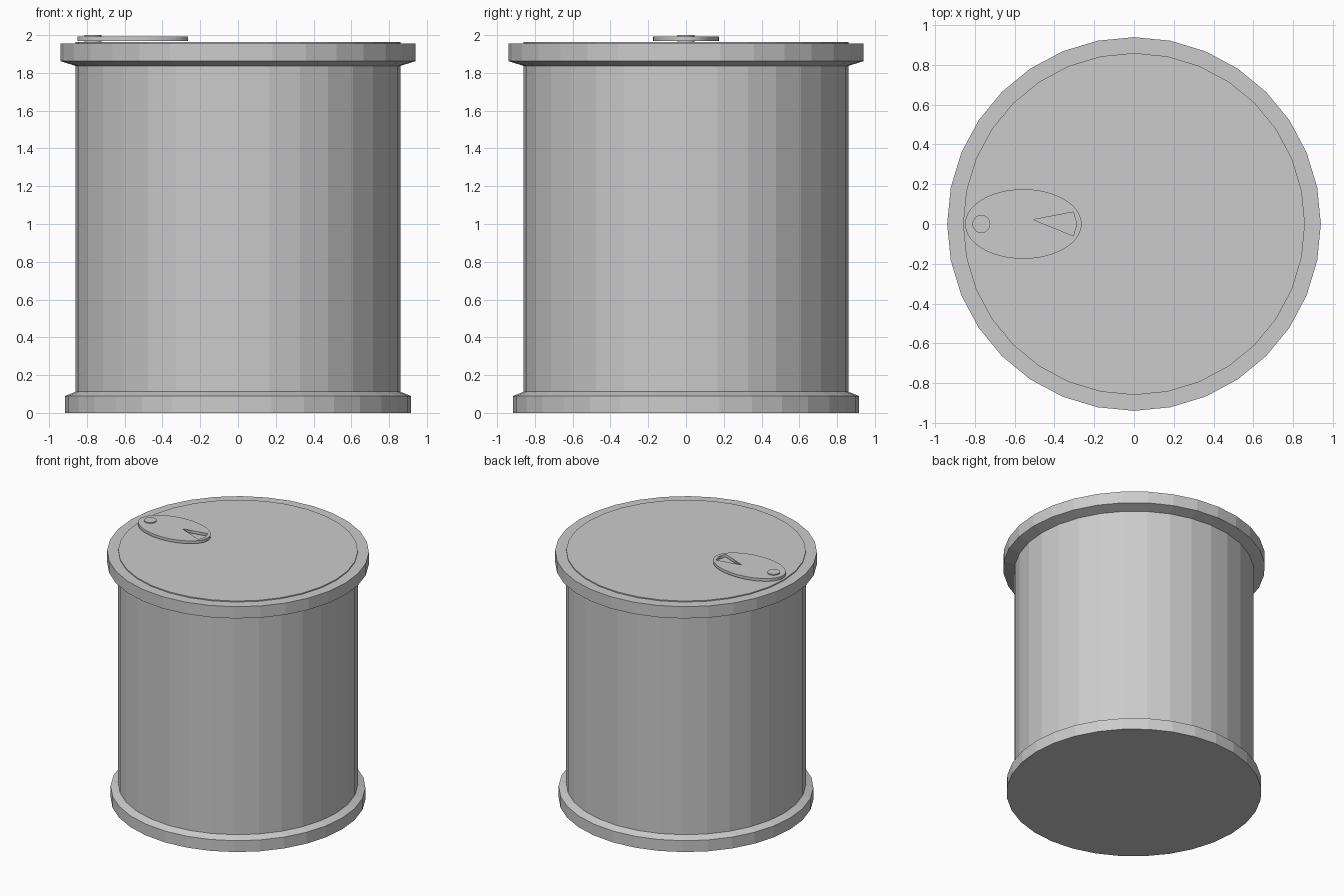
import bpy, bmesh
from math import cos, sin, pi

if "Cube" in bpy.data.objects:
    bpy.data.objects.remove(bpy.data.objects["Cube"])

SIDES = 32


def lathe(name, profile, center=(0, 0), sides=SIDES):
    """Closed solid of revolution from (radius, z) points, capped at both ends."""
    bm = bmesh.new()
    rings = [[bm.verts.new((center[0] + r * cos(2 * pi * i / sides),
                            center[1] + r * sin(2 * pi * i / sides), z))
              for i in range(sides)] for r, z in profile]
    for low, high in zip(rings, rings[1:]):
        for i in range(sides):
            j = (i + 1) % sides
            bm.faces.new((low[i], low[j], high[j], high[i]))
    bm.faces.new(rings[0][::-1])
    bm.faces.new(rings[-1])
    mesh = bpy.data.meshes.new(name)
    bm.to_mesh(mesh)
    bm.free()
    obj = bpy.data.objects.new(name, mesh)
    bpy.context.collection.objects.link(obj)
    return obj


def plate(name, outlines, z_mid, half_thickness):
    """Flat plate from a filled 2D curve; inner outlines become holes."""
    curve = bpy.data.curves.new(name, 'CURVE')
    curve.dimensions = '2D'
    curve.fill_mode = 'BOTH'
    curve.extrude = half_thickness
    for points in outlines:
        spline = curve.splines.new('POLY')
        spline.points.add(len(points) - 1)
        for p, (x, y) in zip(spline.points, points):
            p.co = (x, y, 0, 1)
        spline.use_cyclic_u = True
    obj = bpy.data.objects.new(name, curve)
    bpy.context.collection.objects.link(obj)
    obj.location.z = z_mid
    bpy.ops.object.select_all(action='DESELECT')
    obj.select_set(True)
    bpy.context.view_layer.objects.active = obj
    bpy.ops.object.convert(target='MESH')
    return bpy.context.object


# Can: base flange, straight wall, top rim and slightly raised lid panel
lathe("can_body", [(0.915, 0), (0.915, 0.09), (0.86, 0.112), (0.86, 1.837),
                   (0.94, 1.862), (0.94, 1.955), (0.86, 1.955), (0.86, 1.963)])

# Oval pull tab with a wedge-shaped finger hole
oval = [(-0.557 + 0.293 * cos(2 * pi * i / 64), 0.175 * sin(2 * pi * i / 64))
        for i in range(64)]
wedge = [(-0.505, 0.022), (-0.305, -0.06), (-0.288, 0.0), (-0.305, 0.06)]
plate("pull_tab", [oval, wedge], 1.981, 0.011)

# Rivet holding the tab to the lid
lathe("tab_rivet", [(0.045, 1.955), (0.045, 2.0)], center=(-0.768, 0))
